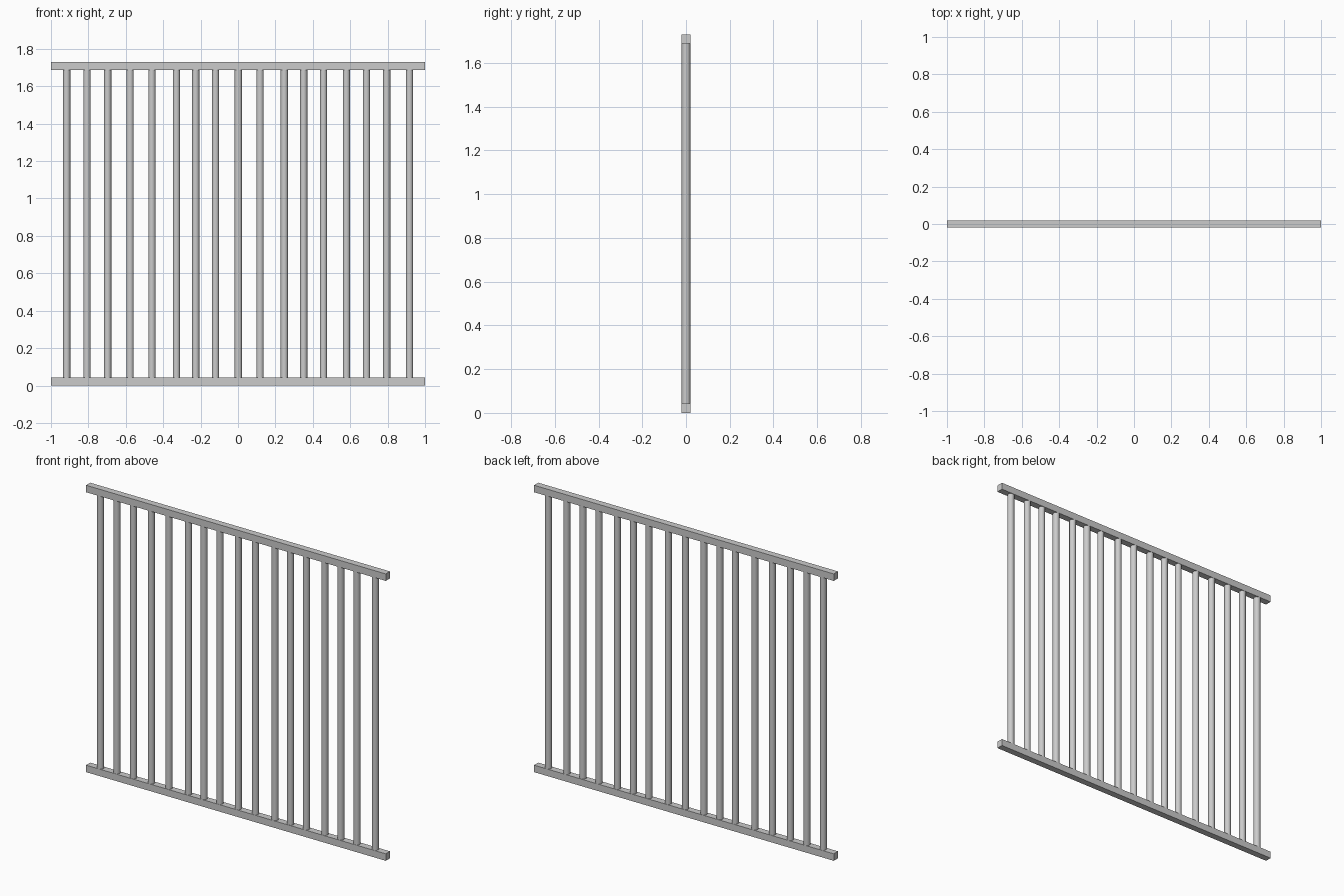
import bpy

if "Cube" in bpy.data.objects:
    bpy.data.objects.remove(bpy.data.objects["Cube"])

RAIL_H, RAIL_D, TOP = 0.042, 0.04, 1.73
BAR_R = 0.0195


def rail(name, z):
    bpy.ops.mesh.primitive_cube_add(size=1, location=(0, 0, z))
    o = bpy.context.object
    o.name = name
    o.scale = (2, RAIL_D, RAIL_H)
    bpy.ops.object.transform_apply(location=False, rotation=False, scale=True)


def bar(name, x):
    bpy.ops.mesh.primitive_cylinder_add(
        vertices=16, radius=BAR_R, depth=TOP - 2 * RAIL_H,
        end_fill_type='NGON', location=(x, 0, TOP / 2))
    bpy.context.object.name = name
    bpy.ops.object.shade_smooth_by_angle()


# Square rails along the bottom and top
rail("bottom_rail", RAIL_H / 2)
rail("top_rail", TOP - RAIL_H / 2)

# Round upright bars, unevenly spaced
bar_x = [-0.916, -0.807, -0.697, -0.577, -0.46, -0.329, -0.226, -0.12, 0.002,
         0.118, 0.248, 0.351, 0.457, 0.58, 0.687, 0.795, 0.917]
for i, x in enumerate(bar_x):
    bar(f"upright_bar_{i + 1}", x)
